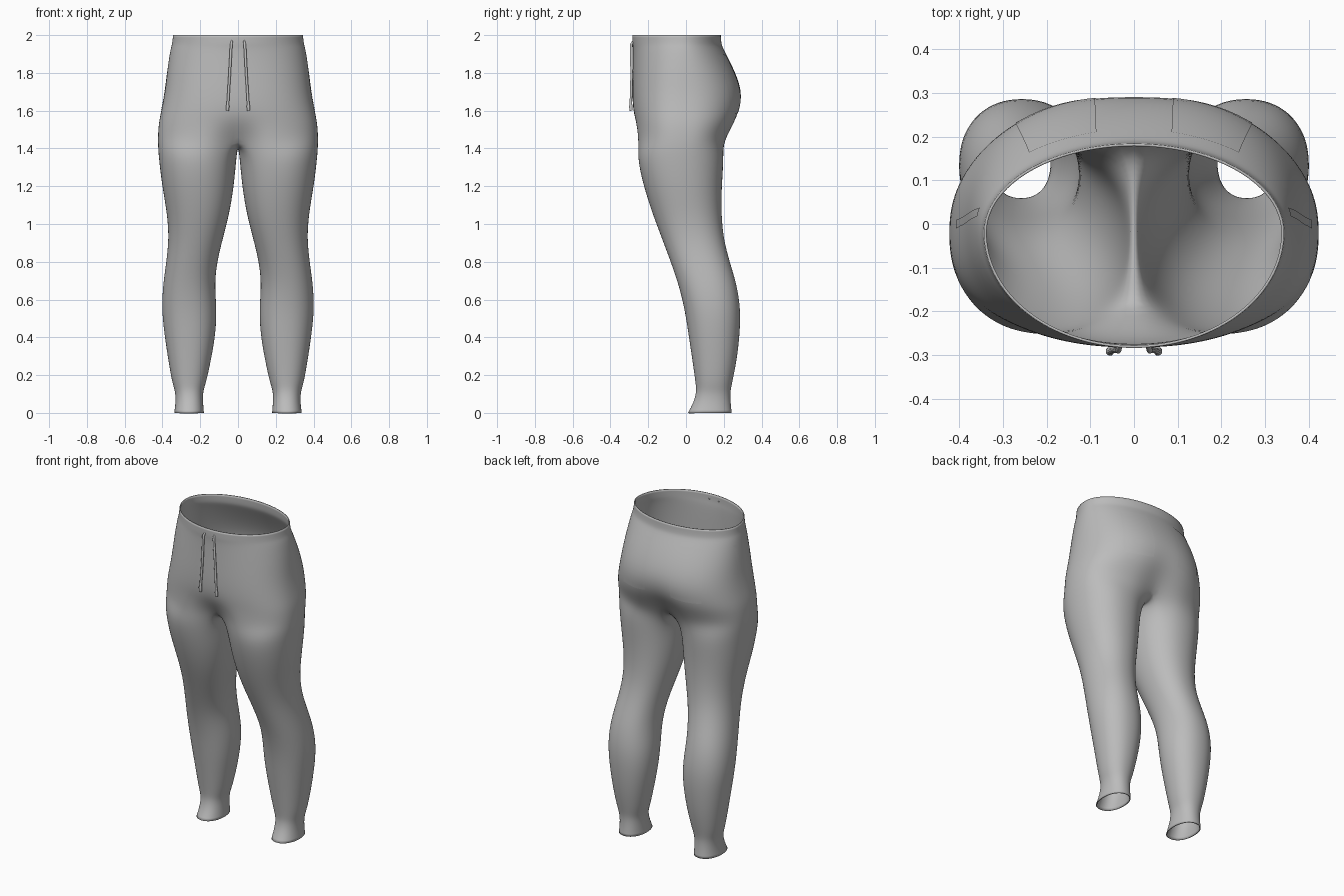
import bpy, bmesh
from math import sin, cos, pi, exp, copysign

if "Cube" in bpy.data.objects:
    bpy.data.objects.remove(bpy.data.objects["Cube"])

fabric = bpy.data.materials.new("grey fabric")
fabric.use_nodes = True
GREY = (0.5, 0.5, 0.5, 1)
fabric.diffuse_color = GREY
fabric.node_tree.nodes["Principled BSDF"].inputs["Base Color"].default_value = GREY

OUTER, INNER = 20, 6      # segments round the outside and along the inner thigh
Y_MID = -0.02

# Hip sections: height, half width, front, front centre dip, back, back centre dip, squareness
HIPS = [
    (2.0, .345, -.285, 0, .185, 0, 1),
    (1.95, .35, -.285, 0, .188, 0, 1),
    (1.93, .358, -.281, 0, .197, 0, .98),
    (1.82, .375, -.282, 0, .255, 0, .92),
    (1.7, .387, -.285, 0, .3, 0, .87),
    (1.6, .407, -.282, 0, .292, -.01, .85),
    (1.53, .422, -.272, .015, .264, -.03, .82),
    (1.44, .426, -.268, .08, .215, -.04, .8),
]
# Leg sections: height, inner x, outer x, front y, back y
LEGS = [
    (1.36, .006, .422, -.262, .203),
    (1.2, .02, .403, -.226, .19),
    (1.05, .045, .375, -.177, .188),
    (.92, .08, .367, -.127, .2),
    (.8, .11, .38, -.082, .232),
    (.68, .123, .398, -.04, .27),
    (.55, .111, .405, -.008, .29),
    (.42, .117, .391, .012, .286),
    (.28, .142, .37, .033, .27),
    (.16, .168, .349, .05, .245),
    (.115, .185, .333, .055, .235),
    (.06, .185, .33, .042, .236),
    (0, .18, .338, .01, .243),
]


def power(v, e):
    return copysign(abs(v) ** e, v)


def hip_arc(z, width, front, front_dip, back, back_dip, e):
    """Half section from front centre round the side to back centre."""
    points = []
    for i in range(OUTER + 1):
        t = pi * i / OUTER
        x = width * power(sin(t), e) if 0 < i < OUTER else 0
        c = power(cos(t), e)
        reach, dip = (front, front_dip) if c > 0 else (back, back_dip)
        y = Y_MID + (reach - Y_MID) * abs(c) + dip * exp(-(x / .09) ** 2)
        points.append((x, y, z))
    return points


def leg_ring(z, x0, x1, y0, y1):
    """Closed oval, starting at the inner front corner."""
    points = []
    for i in range(OUTER + INNER):
        if i <= OUTER:
            t = -.75 * pi + 1.5 * pi * i / OUTER
        else:
            t = .75 * pi + .5 * pi * (i - OUTER) / INNER
        points.append(((x0 + x1) / 2 + (x1 - x0) / 2 * power(cos(t), .92),
                       (y0 + y1) / 2 + (y1 - y0) / 2 * power(sin(t), .92), z))
    return points


def finish(obj, angle=60):
    obj.data.materials.append(fabric)
    bpy.ops.object.select_all(action='DESELECT')
    obj.select_set(True)
    bpy.context.view_layer.objects.active = obj
    bpy.ops.object.shade_smooth_by_angle(angle=angle * pi / 180)


def mesh_object(name, bm):
    mesh = bpy.data.meshes.new(name)
    bm.to_mesh(mesh)
    bm.free()
    obj = bpy.data.objects.new(name, mesh)
    bpy.context.collection.objects.link(obj)
    return obj


def mirror(obj):
    mod = obj.modifiers.new("mirror", 'MIRROR')
    mod.merge_threshold = .0005


# Trousers: one half lofted from waist to hem, then mirrored
bm = bmesh.new()
rows = [[bm.verts.new(p) for p in hip_arc(*s)] for s in HIPS]
for top, low in zip(rows, rows[1:]):
    for i in range(OUTER):
        bm.faces.new((top[i], low[i], low[i + 1], top[i + 1]))

# Crotch seam closes the lowest hip arc into the first leg ring
ring = rows[-1]
front, back = ring[0].co.copy(), ring[-1].co.copy()
for j in range(1, INNER):
    p = back.lerp(front, j / INNER)
    p.z -= .03 * sin(pi * j / INNER)
    ring.append(bm.verts.new(p))
for s in LEGS:
    low = [bm.verts.new(p) for p in leg_ring(*s)]
    for i in range(len(ring)):
        k = (i + 1) % len(ring)
        bm.faces.new((ring[i], low[i], low[k], ring[k]))
    ring = low
trousers = mesh_object("trousers", bm)
mirror(trousers)
sub = trousers.modifiers.new("smooth", 'SUBSURF')
sub.levels = sub.render_levels = 2
shell = trousers.modifiers.new("cloth thickness", 'SOLIDIFY')
shell.thickness = .006
shell.offset = -1
finish(trousers)


def patch(name, corners, steps=10):
    """Thin cloth panel laid on the trousers; corners run round the panel."""
    a, b, c, d = corners
    bm = bmesh.new()
    grid = []
    for i in range(steps + 1):
        u = i / steps
        row = []
        for j in range(steps + 1):
            v = j / steps
            row.append(bm.verts.new([
                (a[n] * (1 - u) + b[n] * u) * (1 - v) + (d[n] * (1 - u) + c[n] * u) * v
                for n in range(3)]))
        grid.append(row)
    for i in range(steps):
        for j in range(steps):
            bm.faces.new((grid[i][j], grid[i + 1][j], grid[i + 1][j + 1], grid[i][j + 1]))
    obj = mesh_object(name, bm)
    wrap = obj.modifiers.new("lay on cloth", 'SHRINKWRAP')
    wrap.target = trousers
    wrap.wrap_mode = 'ABOVE_SURFACE'
    wrap.offset = .002
    mirror(obj)
    finish(obj)


# Back patch pockets and slanted side pocket welts
patch("back_pockets", [(.26, .2, 1.91), (.09, .24, 1.91), (.09, .33, 1.58), (.28, .25, 1.58)])
patch("side_pocket_welts", [(.36, .04, 1.9), (.37, .02, 1.9), (.42, -.01, 1.6), (.42, .01, 1.6)])

# Drawstrings with knotted ends
for side, label in ((1, "left"), (-1, "right")):
    curve = bpy.data.curves.new(label + "_drawstring", 'CURVE')
    curve.dimensions = '3D'
    curve.bevel_depth = .007
    curve.bevel_resolution = 2
    curve.use_fill_caps = True
    path = [(.032, -.278, 1.97, .8), (.036, -.29, 1.95, 1), (.045, -.288, 1.78, 1),
            (.054, -.292, 1.635, 1), (.055, -.292, 1.625, 1.4), (.056, -.291, 1.6, 1.3)]
    line = curve.splines.new('POLY')
    line.points.add(len(path) - 1)
    for point, (x, y, z, r) in zip(line.points, path):
        point.co = (side * x, y, z, 1)
        point.radius = r
    string = bpy.data.objects.new(label + "_drawstring", curve)
    bpy.context.collection.objects.link(string)
    curve.materials.append(fabric)
